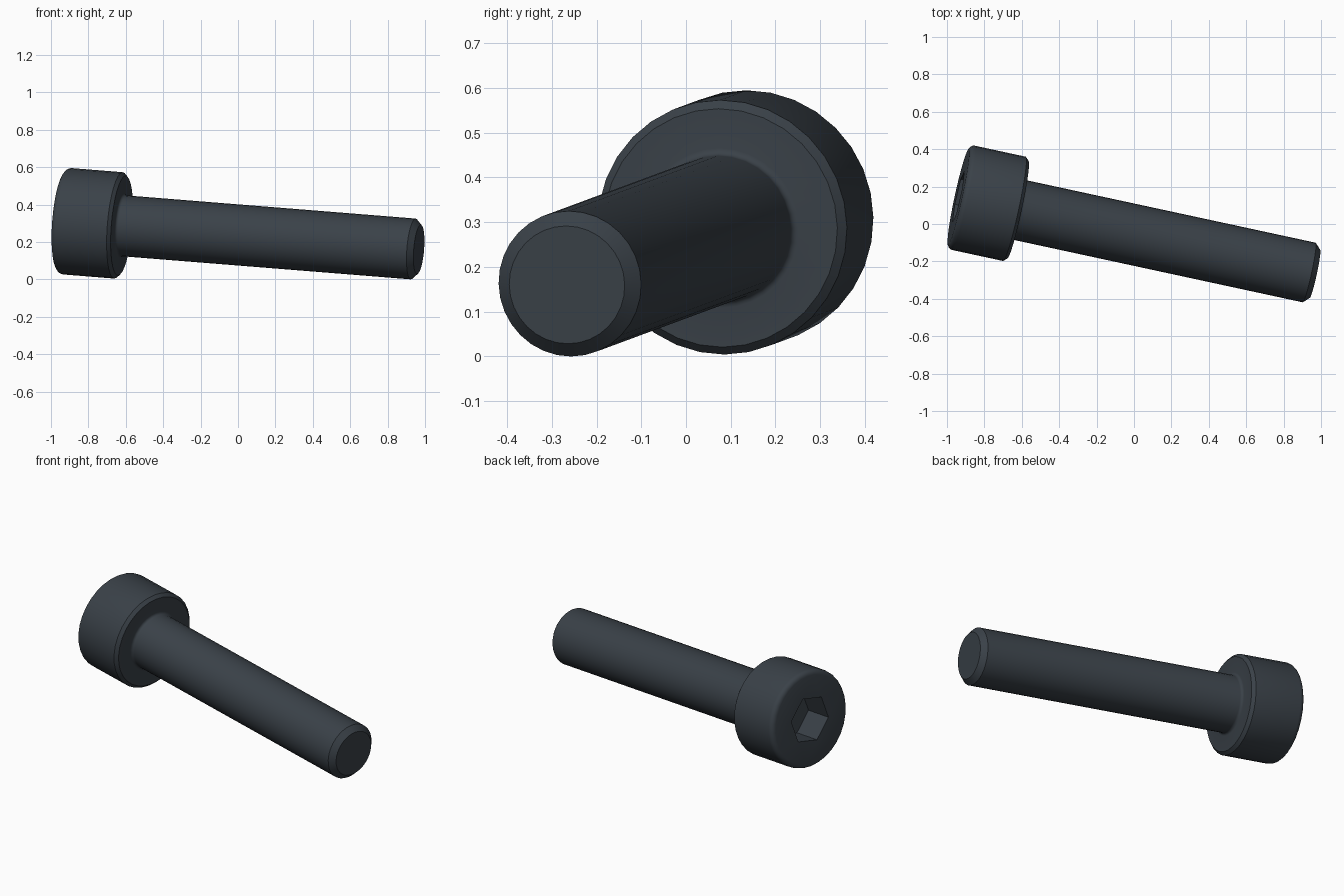
import bpy, bmesh, math
from mathutils import Vector, Matrix

cube = bpy.data.objects.get("Cube")
if cube:
    bpy.data.objects.remove(cube, do_unlink=True)

MM = 0.0815                      # one design unit
SHAFT, HEAD, HEAD_H, LENGTH = 2 * MM, 3.5 * MM, 4 * MM, 24 * MM
CHAMFER, FILLET, ROUND, SEGS = 0.031, 0.016, 0.028, 32
HEX_R, HEX_DEPTH = 3 * MM / math.sqrt(3), 2 * MM
HEX_ROLL = math.radians(12)

steel = bpy.data.materials.new("dark steel")
steel.use_nodes = True
colour = (0.042, 0.053, 0.065, 1)
steel.diffuse_color = colour
steel.node_tree.nodes["Principled BSDF"].inputs["Base Color"].default_value = colour

# Local axes: z runs from the head towards the tip, y is roughly up
axis = Vector((0.9745, -0.2105, -0.078)).normalized()
side = Vector((0, 0, 1)).cross(axis).normalized()
up = axis.cross(side)
frame = Matrix((side, up, axis)).transposed().to_4x4()
frame.translation = (-0.938, 0.146, 0.312)


def arc(r, z, radius, start, end, steps):
    """Profile points (radius, height) on a quarter round."""
    angles = [math.radians(start + (end - start) * i / steps) for i in range(steps + 1)]
    return [(r + radius * math.cos(a), z + radius * math.sin(a)) for a in angles]


def ring(bm, r, z, count, roll=0):
    return [bm.verts.new((r * math.cos(roll + math.tau * i / count),
                          r * math.sin(roll + math.tau * i / count), z))
            for i in range(count)]


def bridge(bm, a, b):
    for i in range(len(a)):
        j = (i + 1) % len(a)
        bm.faces.new((a[i], a[j], b[j], b[i]))


bm = bmesh.new()

# Outer profile: rounded head rim, chamfered underside, fillet, shaft, tip
profile = arc(HEAD - ROUND, ROUND, ROUND, -90, 0, 4)
profile += [(HEAD, HEAD_H - 0.018), (HEAD - 0.018, HEAD_H)]
profile += arc(SHAFT + FILLET, HEAD_H + FILLET, FILLET, 270, 180, 4)
profile += [(SHAFT, LENGTH - CHAMFER), (SHAFT - CHAMFER, LENGTH)]
rings = [ring(bm, r, z, SEGS) for r, z in profile]
for a, b in zip(rings, rings[1:]):
    bridge(bm, a, b)
bm.faces.new(rings[-1])

# Hexagonal socket sunk into the head
mouth = ring(bm, HEX_R, 0, 6, HEX_ROLL)
floor = ring(bm, HEX_R, HEX_DEPTH, 6, HEX_ROLL)
bridge(bm, floor, mouth)
bm.faces.new(floor)
loops = []
for loop in (rings[0], mouth):
    for i in range(len(loop)):
        pair = (loop[i], loop[(i + 1) % len(loop)])
        loops.append(bm.edges.get(pair) or bm.edges.new(pair))
bmesh.ops.triangle_fill(bm, edges=loops, use_beauty=True)
bmesh.ops.recalc_face_normals(bm, faces=bm.faces[:])

# Tilt into place, then settle on the ground and centre
bm.transform(frame)
lo = [min(v.co[k] for v in bm.verts) for k in range(3)]
hi = [max(v.co[k] for v in bm.verts) for k in range(3)]
shift = Vector((-(lo[0] + hi[0]) / 2, -(lo[1] + hi[1]) / 2, -lo[2]))
bmesh.ops.translate(bm, verts=bm.verts[:], vec=shift)

mesh = bpy.data.meshes.new("socket_head_bolt")
bm.to_mesh(mesh)
bm.free()
mesh.materials.append(steel)
bolt = bpy.data.objects.new("socket_head_bolt", mesh)
bpy.context.collection.objects.link(bolt)
bpy.context.view_layer.objects.active = bolt
bolt.select_set(True)
bpy.ops.object.shade_smooth_by_angle(angle=math.radians(30))
